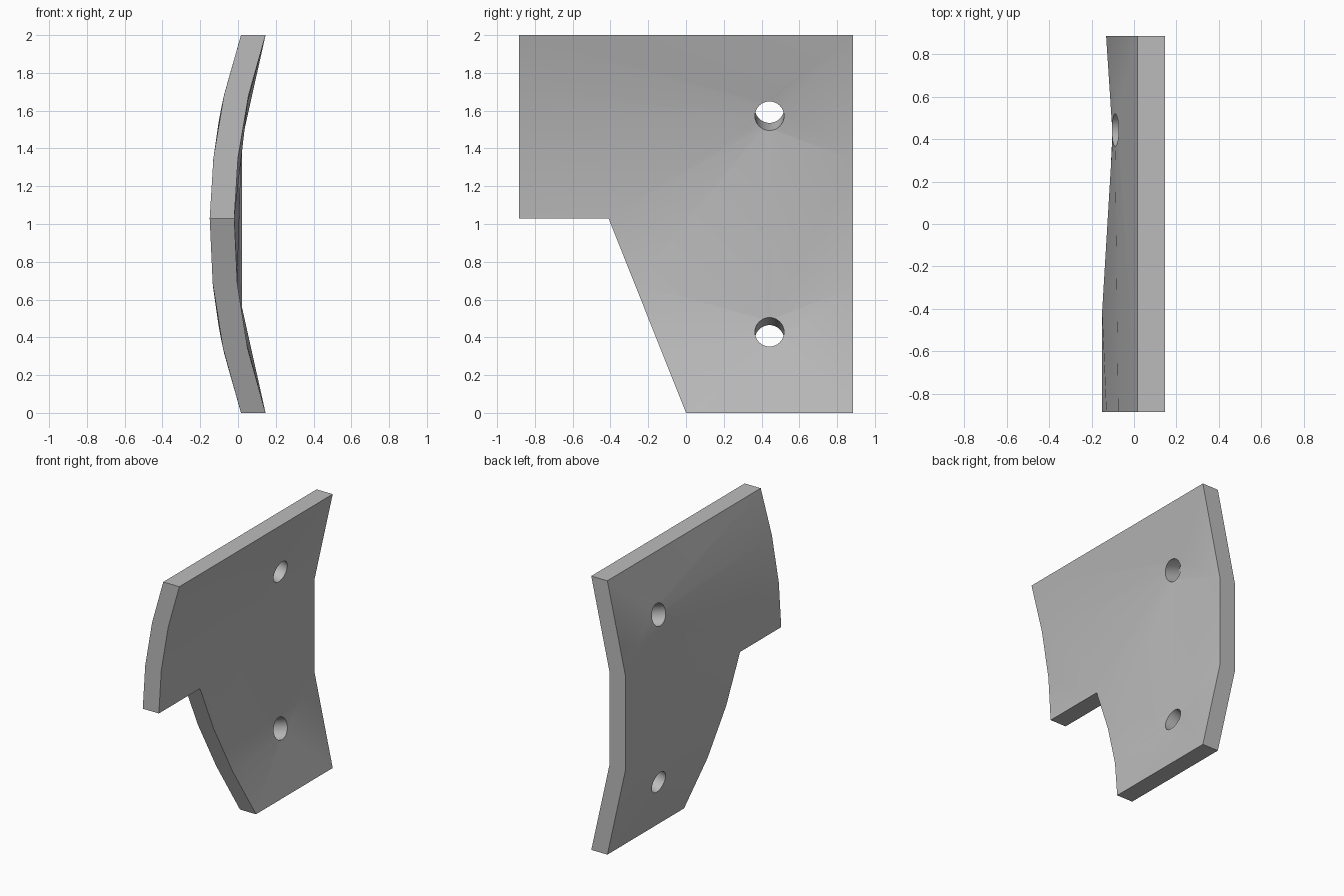
import bpy, bmesh, math

cube = bpy.data.objects.get("Cube")
if cube:
    bpy.data.objects.remove(cube, do_unlink=True)

THICK = 0.13        # plate thickness along x
RADIUS = 3.1        # bend radius
HOLE_R = 0.077
HALF = 0.885


def bend(z):
    """x of the hollow face at height z."""
    return RADIUS - math.sqrt(RADIUS ** 2 - (z - 1) ** 2) - 0.02


# Flat outline: straight back edge, notch and slanted lower front edge
outline = [(0, 0), (HALF, 0), (HALF, 0.66), (HALF, 1.34), (HALF, 2), (-HALF, 2),
           (-HALF, 1.68), (-HALF, 1.35), (-HALF, 1.03), (-0.41, 1.03)]
outline += [(-0.41 * f, 1.03 * f) for f in (2 / 3, 1 / 3)]


def hole(z, n=32):
    return [(0.442 + HOLE_R * math.cos(math.tau * i / n),
             z + HOLE_R * math.sin(math.tau * i / n)) for i in range(n)]


bm = bmesh.new()
edges, rims = [], []
for loop, tilt in ((outline, 0), (hole(1.572), 0.04), (hole(0.428), -0.04)):
    vs = [bm.verts.new((0, y, z)) for y, z in loop]
    edges += [bm.edges.new((a, b)) for a, b in zip(vs, vs[1:] + vs[:1])]
    rims.append((vs, tilt))
bmesh.ops.triangle_fill(bm, edges=edges, use_beauty=True, normal=(1, 0, 0))

# Second face of the plate, with the holes drilled at a tilt
front = set(bm.verts)
bmesh.ops.extrude_face_region(bm, geom=bm.faces[:], use_keep_orig=True)
back = [v for v in bm.verts if v not in front]
tilts = {(round(v.co.y, 4), round(v.co.z, 4)): t for vs, t in rims for v in vs}
for v in back:
    v.co.z += tilts.get((round(v.co.y, 4), round(v.co.z, 4)), 0)
    v.co.x = bend(v.co.z) - THICK
for v in front:
    v.co.x = bend(v.co.z)
bmesh.ops.recalc_face_normals(bm, faces=bm.faces[:])

mesh = bpy.data.meshes.new("curved_plate")
bm.to_mesh(mesh)
bm.free()
plate = bpy.data.objects.new("curved_plate", mesh)
bpy.context.collection.objects.link(plate)

# Plain grey finish
grey = bpy.data.materials.new("grey")
grey.use_nodes = True
colour = (0.5, 0.5, 0.5, 1)
grey.diffuse_color = colour
grey.node_tree.nodes["Principled BSDF"].inputs["Base Color"].default_value = colour
mesh.materials.append(grey)

bpy.ops.object.select_all(action='DESELECT')
plate.select_set(True)
bpy.context.view_layer.objects.active = plate
bpy.ops.object.shade_smooth_by_angle(angle=math.radians(30))
